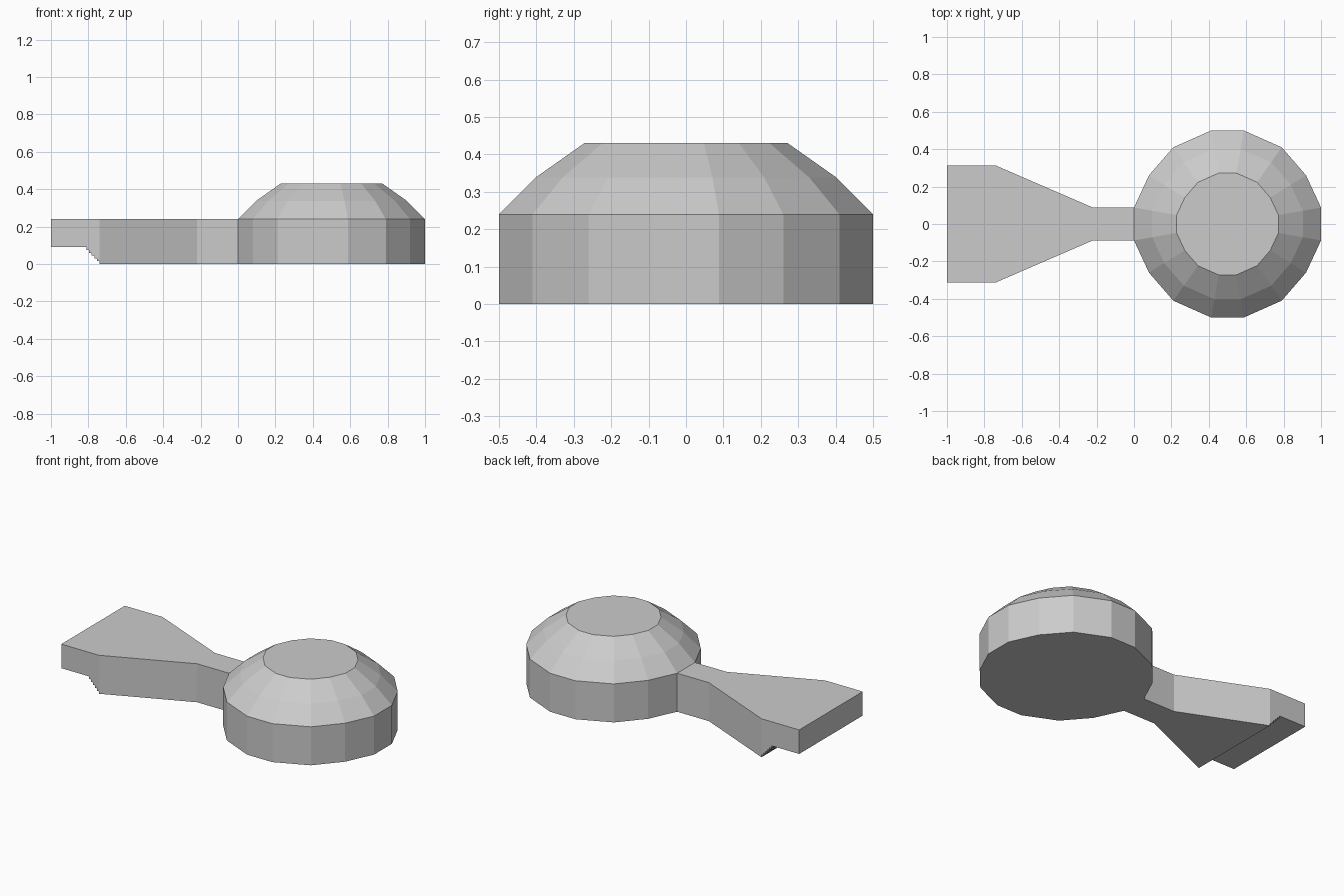
import bpy
import bmesh

if "Cube" in bpy.data.objects:
    bpy.data.objects.remove(bpy.data.objects["Cube"])


def finish(name, bm):
    bmesh.ops.remove_doubles(bm, verts=bm.verts[:], dist=1e-5)
    bmesh.ops.recalc_face_normals(bm, faces=bm.faces[:])
    mesh = bpy.data.meshes.new(name)
    bm.to_mesh(mesh)
    bm.free()
    obj = bpy.data.objects.new(name, mesh)
    bpy.context.collection.objects.link(obj)
    return obj


# Sixteen-sided domed head: one quadrant mirrored, then lofted in rings
quad = [(0.5, 0.088), (0.42, 0.26), (0.29, 0.41), (0.087, 0.5)]
outline = (quad + [(-x, y) for x, y in reversed(quad)]
           + [(-x, -y) for x, y in quad] + [(x, -y) for x, y in reversed(quad)])
rings = [(0.0, 1.0), (0.24, 1.0), (0.338, 0.805), (0.43, 0.544)]

bm = bmesh.new()
loops = [[bm.verts.new((0.5 + x * s, y * s, z)) for x, y in outline] for z, s in rings]
n = len(outline)
for low, high in zip(loops, loops[1:]):
    for i in range(n):
        j = (i + 1) % n
        bm.faces.new((low[i], low[j], high[j], high[i]))
bm.faces.new(loops[0])
bm.faces.new(loops[-1])
finish("domed_head", bm)


# Flared handle: side profile from the tail to the flare, stepped underneath
TOP, STEPS = 0.24, 6
profile = [(-0.74, TOP), (-1.0, TOP), (-1.0, 0.09), (-0.81, 0.09)]
for k in range(STEPS):
    x = -0.81 + 0.07 * k / (STEPS - 1)
    z = 0.09 * (1 - (k + 1) / STEPS)
    if k:
        profile.append((x, 0.09 * (1 - k / STEPS)))
    profile.append((x, z))

bm = bmesh.new()
sides = [[bm.verts.new((x, s * 0.313, z)) for x, z in profile] for s in (-1, 1)]
for side in sides:
    bm.faces.new(side)
for i in range(len(profile) - 1):
    bm.faces.new((sides[0][i], sides[0][i + 1], sides[1][i + 1], sides[1][i]))

# Taper and neck: rectangular sections joined to the tail
section = [[sides[0][-1], sides[1][-1], sides[1][0], sides[0][0]]]
for x in (-0.22, 0.0):
    section.append([bm.verts.new((x, y, z)) for y, z in
                    ((-0.088, 0), (0.088, 0), (0.088, TOP), (-0.088, TOP))])
for a, b in zip(section, section[1:]):
    for i in range(4):
        j = (i + 1) % 4
        bm.faces.new((a[i], a[j], b[j], b[i]))
bm.faces.new(section[-1])
finish("flared_handle", bm)
